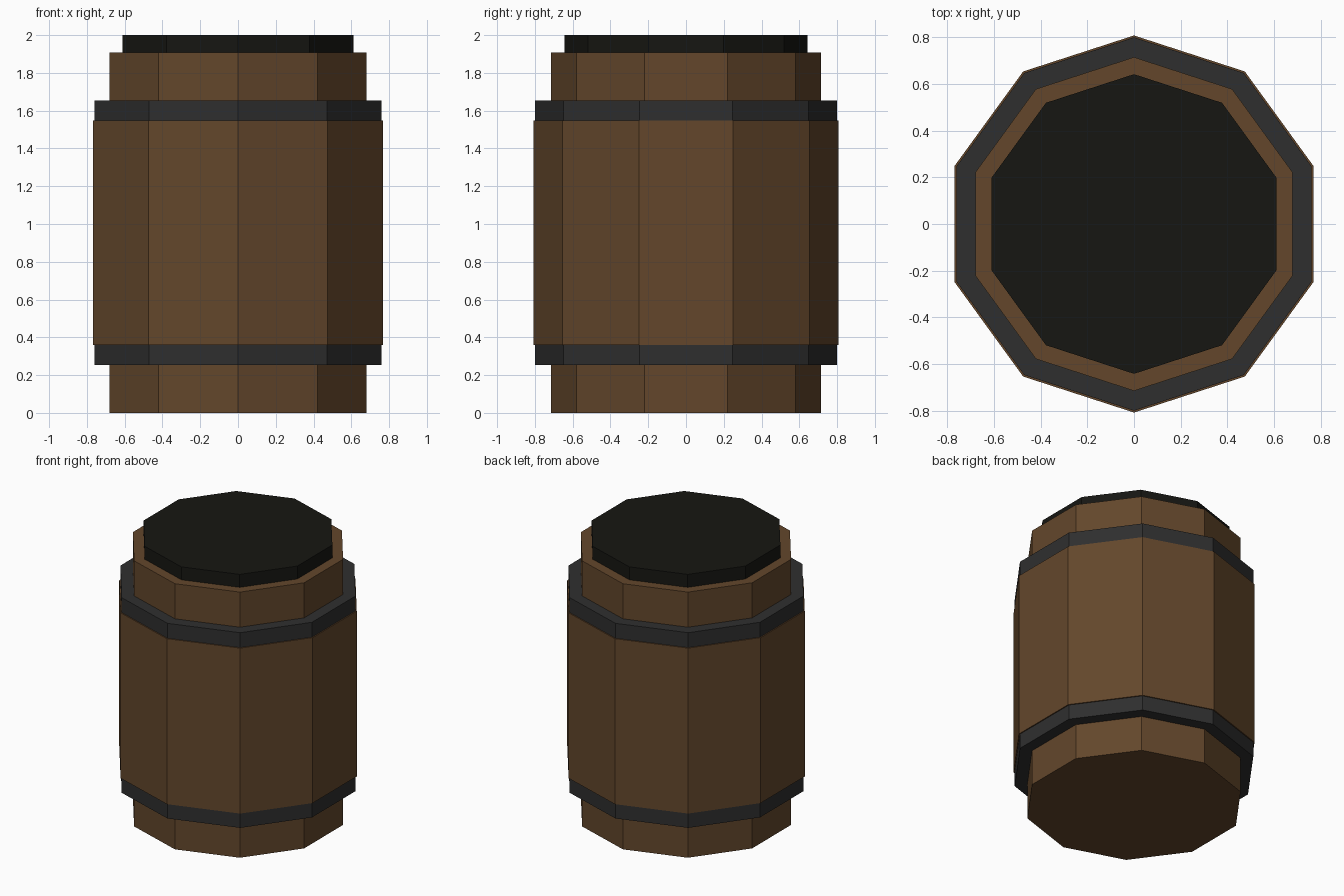
import bpy, math

if "Cube" in bpy.data.objects:
    bpy.data.objects.remove(bpy.data.objects["Cube"])

SIDES = 10


def material(name, color):
    m = bpy.data.materials.new(name)
    m.diffuse_color = (*color, 1)
    m.use_nodes = True
    m.node_tree.nodes["Principled BSDF"].inputs["Base Color"].default_value = m.diffuse_color
    return m


def lathe(name, profile, mat, ring=False):
    """Spin a (radius, z) profile, bottom to top; cap the ends, or join them for a ring."""
    verts = [(r * math.sin(2 * math.pi * i / SIDES), r * math.cos(2 * math.pi * i / SIDES), z)
             for r, z in profile for i in range(SIDES)]
    rows = len(profile)
    faces = []
    for a in range(rows if ring else rows - 1):
        b = (a + 1) % rows
        for i in range(SIDES):
            j = (i + 1) % SIDES
            faces.append((a * SIDES + j, a * SIDES + i, b * SIDES + i, b * SIDES + j))
    if not ring:
        faces.append(tuple(range(SIDES)))
        faces.append(tuple(reversed(range((rows - 1) * SIDES, rows * SIDES))))
    mesh = bpy.data.meshes.new(name)
    mesh.from_pydata(verts, [], faces)
    mesh.materials.append(mat)
    obj = bpy.data.objects.new(name, mesh)
    bpy.context.collection.objects.link(obj)
    return obj


wood = material("wood", (0.125, 0.062, 0.024))
iron = material("iron", (0.028, 0.028, 0.028))
dark = material("dark_lid", (0.008, 0.008, 0.006))

R_END, R_BODY, R_HOOP, R_LID = 0.715, 0.808, 0.80, 0.642
Z_TOP = 1.907

# Wooden staves: narrow ends, wide middle
lathe("barrel_staves", [(R_END, 0), (R_END, 0.36), (R_BODY, 0.36),
                        (R_BODY, 1.548), (R_END, 1.548), (R_END, Z_TOP)], wood)

# Iron hoops on the shoulders of the body
for name, z0, z1 in (("lower_hoop", 0.254, 0.36), ("upper_hoop", 1.548, 1.655)):
    lathe(name, [(R_HOOP, z0), (R_HOOP, z1), (R_END, z1), (R_END, z0)], iron, ring=True)

# Lid
lathe("lid", [(R_LID, Z_TOP), (R_LID, 2.0)], dark)
